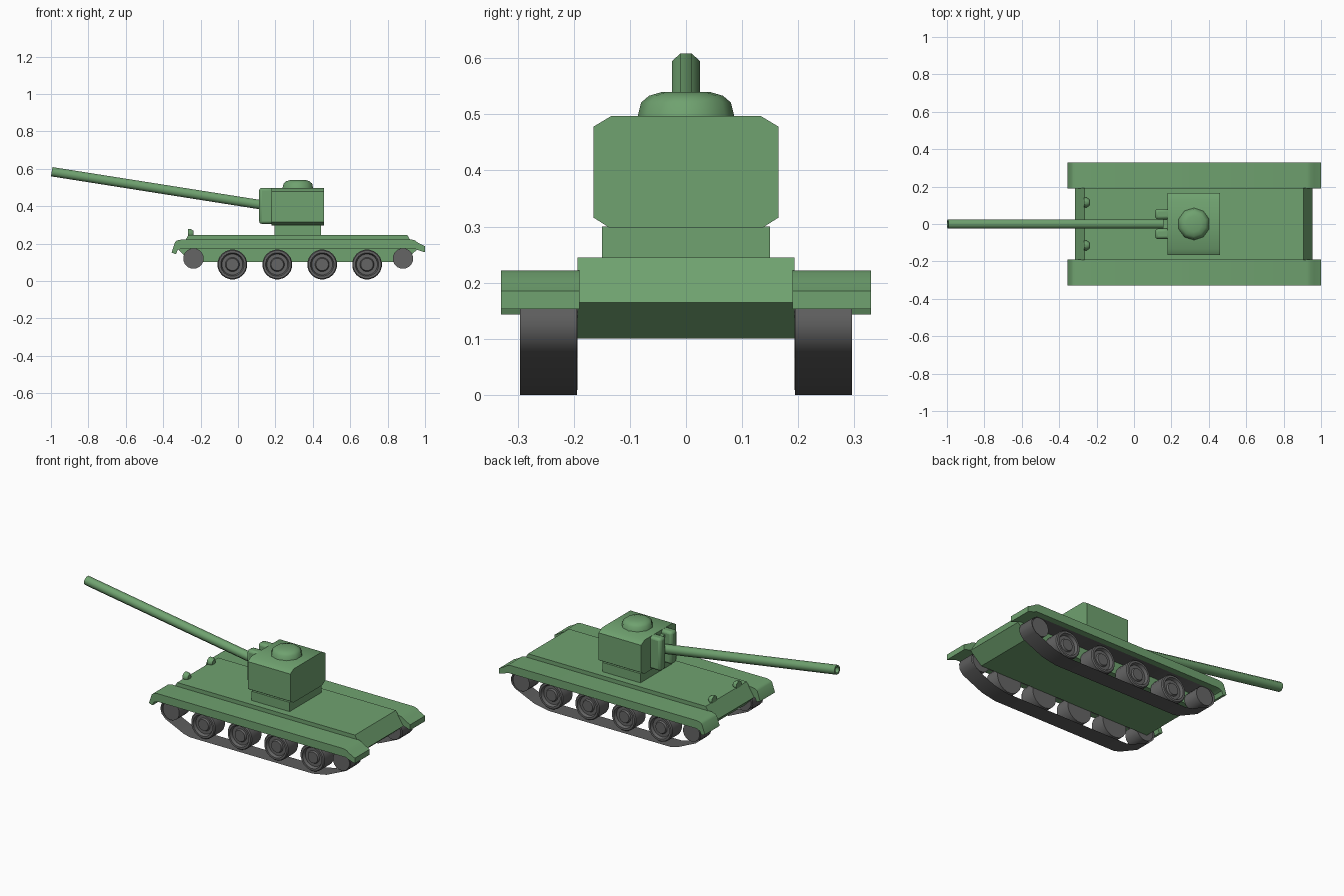
import bpy, bmesh, math
from mathutils import Vector

if "Cube" in bpy.data.objects:
    bpy.data.objects.remove(bpy.data.objects["Cube"])


def material(name, color):
    m = bpy.data.materials.new(name)
    m.diffuse_color = (*color, 1)
    m.use_nodes = True
    m.node_tree.nodes["Principled BSDF"].inputs["Base Color"].default_value = m.diffuse_color
    return m


GREEN = material("green_paint", (0.16, 0.36, 0.16))
DARK = material("dark_grey", (0.13, 0.13, 0.13))
TRACK = material("track_grey", (0.11, 0.11, 0.11))


def finish(bm, name, mat, angle=35, bevel=0):
    bmesh.ops.recalc_face_normals(bm, faces=bm.faces)
    me = bpy.data.meshes.new(name)
    bm.to_mesh(me)
    bm.free()
    me.materials.append(mat)
    ob = bpy.data.objects.new(name, me)
    bpy.context.collection.objects.link(ob)
    if bevel:
        b = ob.modifiers.new("bevel", "BEVEL")
        b.width, b.segments = bevel, 2
    bpy.ops.object.select_all(action="DESELECT")
    ob.select_set(True)
    bpy.context.view_layer.objects.active = ob
    bpy.ops.object.shade_smooth_by_angle(angle=math.radians(angle))
    return ob


def extrude(name, pts, lo, hi, mat, axis="y", caps=True, **kw):
    """Extrude a 2D outline, (x, z) along y or (y, z) along x."""
    bm = bmesh.new()

    def place(p, d):
        return (p[0], d, p[1]) if axis == "y" else (d, p[0], p[1])
    a = [bm.verts.new(place(p, lo)) for p in pts]
    b = [bm.verts.new(place(p, hi)) for p in pts]
    n = len(pts)
    for i in range(n):
        j = (i + 1) % n
        bm.faces.new((a[i], a[j], b[j], b[i]))
    if caps:
        bm.faces.new(a)
        bm.faces.new(b)
    return finish(bm, name, mat, **kw)


def box(name, x0, x1, y0, y1, z0, z1, mat, **kw):
    return extrude(name, [(x0, z0), (x1, z0), (x1, z1), (x0, z1)], y0, y1, mat, **kw)


def lathe(name, profile, origin, axis, sides, mat, **kw):
    """Spin (radius, height) points around an axis; radius 0 closes an end."""
    bm = bmesh.new()
    q = Vector((0, 0, 1)).rotation_difference(Vector(axis).normalized())
    o = Vector(origin)
    rings = []
    for r, h in profile:
        if r == 0:
            rings.append([bm.verts.new(o + q @ Vector((0, 0, h)))] * sides)
        else:
            rings.append([bm.verts.new(o + q @ Vector((
                r * math.cos(math.tau * (i + 0.5) / sides),
                r * math.sin(math.tau * (i + 0.5) / sides), h))) for i in range(sides)])
    for a, b in zip(rings, rings[1:]):
        for i in range(sides):
            j = (i + 1) % sides
            bm.faces.new(list(dict.fromkeys((a[i], a[j], b[j], b[i]))))
    return finish(bm, name, mat, **kw)


# Hull with sloped ends
extrude("hull", [(-0.25, 0.10), (0.88, 0.10), (0.955, 0.165), (0.905, 0.245),
                 (-0.265, 0.245), (-0.315, 0.165)], -0.193, 0.193, GREEN, angle=20)

# Turret ring, chamfered turret, cupola
box("turret_base", 0.195, 0.445, -0.15, 0.15, 0.24, 0.30, GREEN)
extrude("turret", [(-0.135, 0.297), (0.135, 0.297), (0.165, 0.316), (0.165, 0.478),
                   (0.133, 0.497), (-0.133, 0.497), (-0.165, 0.478), (-0.165, 0.316)],
        0.18, 0.46, GREEN, axis="x")
lathe("cupola", [(0.086, 0), (0.08, 0.024), (0.066, 0.036), (0.042, 0.043), (0, 0.043)],
      (0.32, 0, 0.497), (0, 0, 1), 10, GREEN)

# Gun mount and barrel
box("gun_mount", 0.155, 0.19, -0.04, 0.04, 0.33, 0.475, GREEN)
for s, side in ((1, "left"), (-1, "right")):
    y0, y1 = sorted((s * 0.025, s * 0.08))
    box("gun_cheek_" + side, 0.113, 0.19, y0, y1, 0.305, 0.498, GREEN, bevel=0.014)
start, tip = Vector((0.17, 0, 0.40)), Vector((-0.996, 0, 0.584))
length = (tip - start).length
lathe("gun_barrel", [(0, 0), (0.027, 0), (0.027, length), (0.018, length),
                     (0.018, length - 0.04), (0, length - 0.04)],
      start, tip - start, 8, GREEN, angle=50)

fender = [(-0.355, 0.152), (-0.336, 0.208), (-0.325, 0.217), (-0.30, 0.222),
          (0.925, 0.222), (0.945, 0.217), (0.965, 0.203), (1.0, 0.185),
          (1.0, 0.153), (0.962, 0.165), (0.94, 0.174),
          (-0.30, 0.174), (-0.322, 0.165), (-0.332, 0.143)]
track = [(-0.27, 0.172), (-0.297, 0.15), (-0.304, 0.12), (-0.295, 0.09), (-0.27, 0.065),
         (-0.15, 0.01), (-0.11, 0.0), (0.70, 0.0), (0.79, 0.017), (0.92, 0.075),
         (0.942, 0.10), (0.946, 0.13), (0.935, 0.155), (0.91, 0.172)]
wheel = [(0, 0), (0.08, 0), (0.08, 0.09), (0.075, 0.097), (0.063, 0.097), (0.056, 0.08),
         (0.038, 0.08), (0.033, 0.09), (0, 0.09)]
roller = [(0, 0), (0.055, 0), (0.055, 0.097), (0, 0.097)]

for s, side in ((1, "left"), (-1, "right")):
    # Fender and track loop
    lo, hi = sorted((s * 0.19, s * 0.33))
    extrude("fender_" + side, fender, lo, hi, GREEN)
    lo, hi = sorted((s * 0.194, s * 0.296))
    extrude("track_" + side, track, lo, hi, TRACK, caps=False, angle=40)
    # Road wheels and end rollers
    for i in range(4):
        lathe(f"road_wheel_{side}_{i + 1}", wheel, (-0.03 + 0.24 * i, s * 0.193, 0.088),
              (0, s, 0), 20, DARK)
    for x, end in ((-0.238, "front"), (0.882, "rear")):
        lathe(f"roller_{side}_{end}", roller, (x, s * 0.193, 0.12), (0, s, 0), 16, DARK)
    # Headlamp on a short stalk
    box("lamp_stalk_" + side, -0.256, -0.246, s * 0.115 - 0.008, s * 0.115 + 0.008,
        0.24, 0.26, GREEN)
    lathe("headlamp_" + side, [(0, 0), (0.016, 0), (0.026, 0.014), (0.026, 0.03), (0, 0.03)],
          (-0.238, s * 0.115, 0.253), (-1, 0, 0), 10, GREEN)
